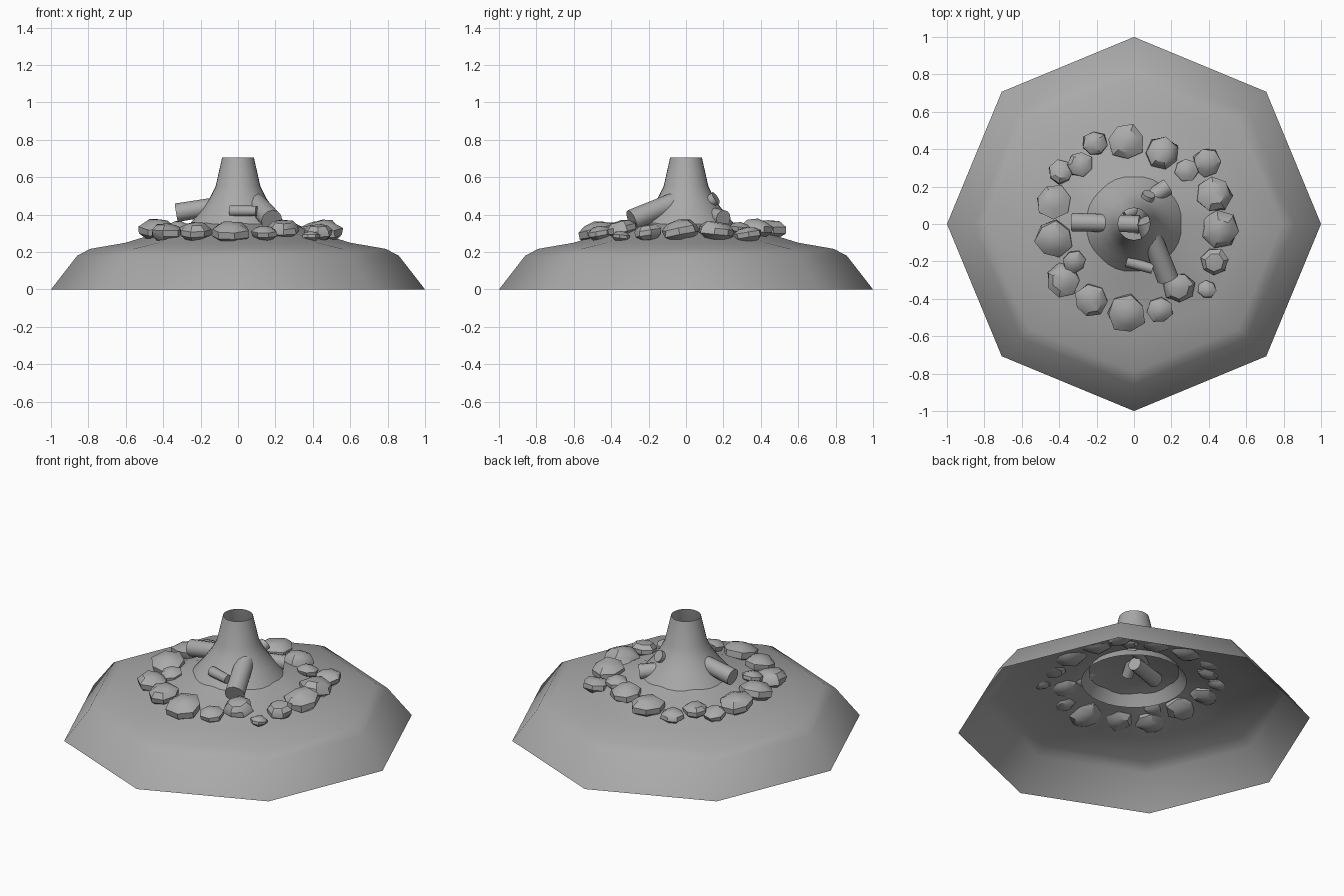
import bpy, bmesh, math, random
from mathutils import Vector, Matrix

random.seed(4)
old = bpy.data.objects.get("Cube")
if old:
    bpy.data.objects.remove(old, do_unlink=True)

# Single flat colour
grey = bpy.data.materials.new("plain grey")
grey.use_nodes = True
grey.diffuse_color = (0.4, 0.4, 0.4, 1)
grey.node_tree.nodes["Principled BSDF"].inputs["Base Color"].default_value = (0.4, 0.4, 0.4, 1)


def finish(name, bm, angle):
    bmesh.ops.recalc_face_normals(bm, faces=bm.faces)
    mesh = bpy.data.meshes.new(name)
    bm.to_mesh(mesh)
    bm.free()
    mesh.materials.append(grey)
    obj = bpy.data.objects.new(name, mesh)
    bpy.context.collection.objects.link(obj)
    bpy.ops.object.select_all(action='DESELECT')
    obj.select_set(True)
    bpy.context.view_layer.objects.active = obj
    bpy.ops.object.shade_smooth_by_angle(angle=math.radians(angle))
    return obj


def lathe(name, profile, sides, angle):
    """Spin a (radius, height) profile into an open shell."""
    bm = bmesh.new()
    verts = [bm.verts.new((r, 0, z)) for r, z in profile]
    edges = [bm.edges.new(pair) for pair in zip(verts, verts[1:])]
    bmesh.ops.spin(bm, geom=verts + edges, cent=(0, 0, 0), axis=(0, 0, 1),
                   angle=2 * math.pi, steps=sides)
    bmesh.ops.remove_doubles(bm, verts=bm.verts, dist=0.0005)
    # The shell is open below, so orient it by its faces' upward side
    obj = finish(name, bm, angle)
    if sum(p.normal.z for p in obj.data.polygons) < 0:
        obj.data.flip_normals()
    return obj


# Eight-sided ground mound, hollow underneath
lathe("ground_mound", [(1, 0), (0.86, 0.18), (0.79, 0.217), (0.6, 0.25),
                       (0.26, 0.355), (0, 0.4)], 8, 60)

# Flared chimney of smoke, open at both ends
lathe("smoke_column", [(0.3, 0.29), (0.25, 0.36), (0.195, 0.425), (0.15, 0.49),
                       (0.12, 0.55), (0.085, 0.705)], 32, 60)

# Ring of stones: x, y, radius
stones = [(-.04, .44, .10), (.15, .38, .09), (.28, .29, .065), (.39, .33, .08),
          (.43, .16, .097), (.46, -.03, .103), (.43, -.2, .08), (.39, -.35, .05),
          (.24, -.34, .088), (.14, -.46, .07), (-.04, -.48, .105), (-.23, -.41, .092),
          (-.38, -.3, .092), (-.32, -.2, .062), (-.43, -.08, .102), (-.43, .12, .097),
          (-.39, .28, .067), (-.29, .32, .072), (-.21, .43, .07)]
for i, (x, y, r) in enumerate(stones):
    bm = bmesh.new()
    bmesh.ops.create_uvsphere(bm, u_segments=7, v_segments=5, radius=r)
    for v in bm.verts:
        v.co *= random.uniform(0.92, 1.1)
        v.co.z *= 0.55
    height = 0.25 + (0.6 - math.hypot(x, y)) * 0.3 + 0.2 * r
    tilt = Matrix.Rotation(random.uniform(-0.25, 0.25), 4, 'X')
    turn = Matrix.Rotation(random.uniform(0, 6), 4, 'Z')
    bm.transform(Matrix.Translation((x, y, height)) @ tilt @ turn)
    finish(f"stone_{i + 1}", bm, 35)

# Logs: start, end, radius
logs = [((-.33, .01, .41), (.03, .0, .47), .05),
        ((.18, -.29, .37), (.06, .02, .5), .058),
        ((-.04, -.2, .42), (.1, -.24, .42), .03),
        ((.18, .2, .38), (-.05, .05, .42), .045),
        ((.08, .16, .49), (.0, -.06, .35), .035),
        ((-.14, .02, .34), (.08, .1, .33), .045)]
for i, (a, b, r) in enumerate(logs):
    a, b = Vector(a), Vector(b)
    bm = bmesh.new()
    bmesh.ops.create_cone(bm, cap_ends=True, segments=12, radius1=r, radius2=r * 0.9,
                          depth=(b - a).length)
    bm.transform(Matrix.Translation((a + b) / 2)
                 @ (b - a).to_track_quat('Z', 'Y').to_matrix().to_4x4())
    finish(f"log_{i + 1}", bm, 40)
